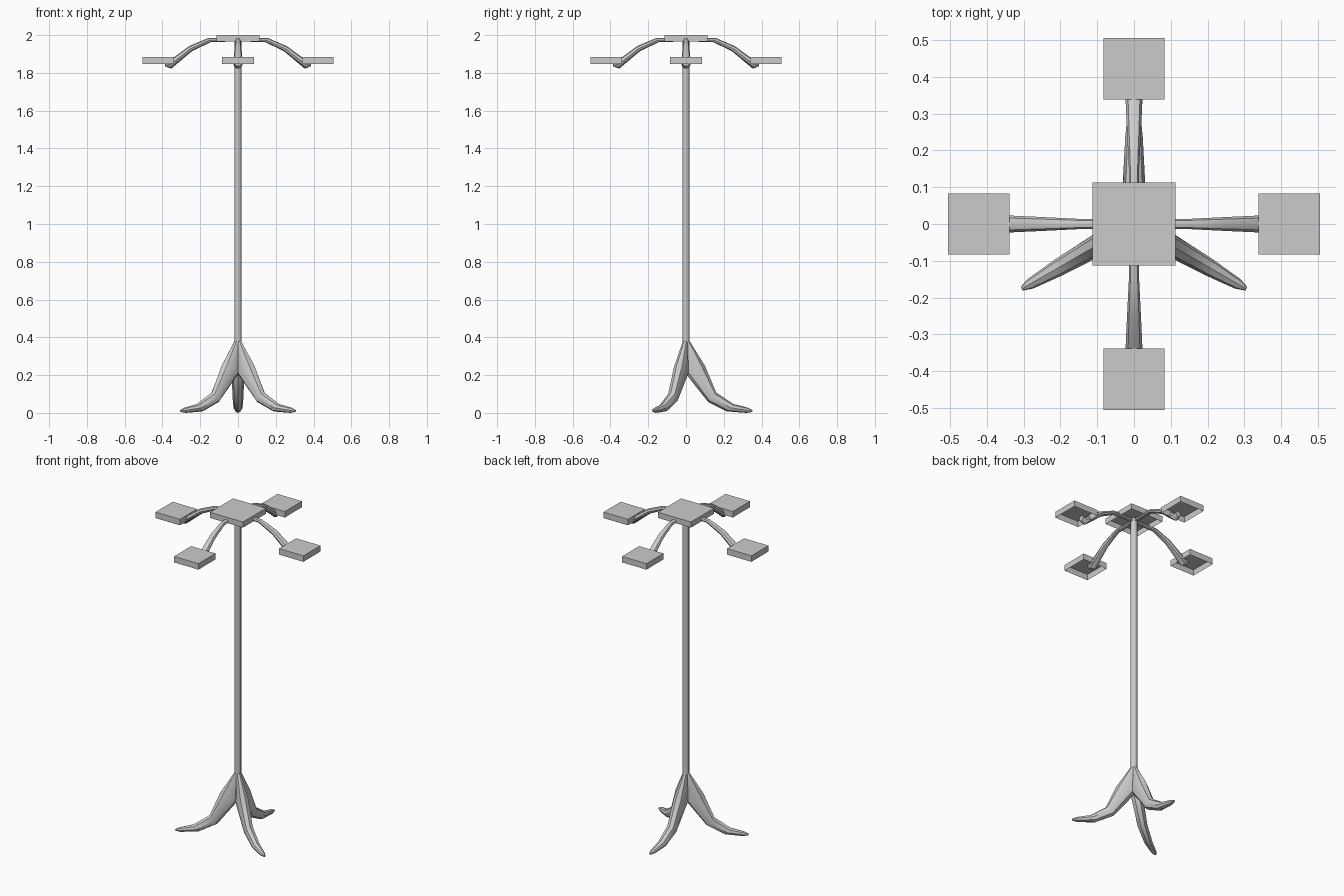
import bpy, bmesh, math
from mathutils import Matrix, Vector

cube = bpy.data.objects.get("Cube")
if cube:
    bpy.data.objects.remove(cube, do_unlink=True)

grey = bpy.data.materials.new("plain_grey")
grey.use_nodes = True
colour = (0.6, 0.6, 0.6, 1)
grey.diffuse_color = colour
grey.node_tree.nodes["Principled BSDF"].inputs["Base Color"].default_value = colour


def finish(bm, name, smooth=None):
    mesh = bpy.data.meshes.new(name)
    bm.to_mesh(mesh)
    bm.free()
    mesh.materials.append(grey)
    if smooth:
        mesh.shade_smooth()
        mesh.set_sharp_from_angle(angle=math.radians(smooth))
    obj = bpy.data.objects.new(name, mesh)
    bpy.context.collection.objects.link(obj)
    return obj


def limb(name, sections, turn, sides=8):
    """Loft through (outer r, outer z, inner r, inner z, half width) sections."""
    bm = bmesh.new()
    rings = []
    for ro, zo, ri, zi, w in sections:
        outer, inner = Vector((ro, 0, zo)), Vector((ri, 0, zi))
        mid, half = (outer + inner) / 2, (outer - inner) / 2
        ring = []
        for i in range(sides):
            a = math.tau * i / sides
            ring.append(bm.verts.new(mid + half * math.cos(a) + Vector((0, w * math.sin(a), 0))))
        rings.append(ring)
    for a, b in zip(rings, rings[1:]):
        for i in range(sides):
            j = (i + 1) % sides
            bm.faces.new((a[i], a[j], b[j], b[i]))
    bm.faces.new(rings[0])
    bm.faces.new(rings[-1])
    bmesh.ops.recalc_face_normals(bm, faces=bm.faces)
    bm.transform(Matrix.Rotation(math.radians(turn), 4, 'Z'))
    finish(bm, name, 40)


def tray(name, x, y, width, bottom, top):
    """Square cap, open underneath."""
    bm = bmesh.new()
    bmesh.ops.create_cube(bm, size=1)
    under = [f for f in bm.faces if f.normal.z < -0.5]
    bmesh.ops.delete(bm, geom=under, context='FACES_ONLY')
    bm.transform(Matrix.Translation((x, y, (bottom + top) / 2))
                 @ Matrix.Diagonal((width, width, top - bottom, 1)))
    finish(bm, name)


# Pole
bm = bmesh.new()
bmesh.ops.create_cone(bm, cap_ends=True, segments=8, radius1=0.019, radius2=0.019, depth=1.74,
                      matrix=Matrix.Translation((0, 0, 1.12)))
finish(bm, "pole", 50)

# Centre cap on top of the pole
tray("centre_cap", 0, 0, 0.225, 1.965, 2.0)

# Four drooping arms, each carrying a square lamp head
arm = [(0.02, 1.986, 0.02, 1.966, 0.012),
       (0.157, 1.985, 0.144, 1.963, 0.014),
       (0.258, 1.942, 0.243, 1.915, 0.019),
       (0.368, 1.862, 0.354, 1.822, 0.024),
       (0.386, 1.868, 0.386, 1.835, 0.018)]
for side, turn in (("left", 0), ("back", 90), ("right", 180), ("front", 270)):
    limb(side + "_arm", arm, turn)
    a = math.radians(turn)
    tray(side + "_lamp_head", 0.422 * math.cos(a), 0.422 * math.sin(a), 0.167, 1.848, 1.885)

# Three splayed legs with flattened toes
leg = [(0.018, 0.382, -0.005, 0.37, 0.015),
       (0.1, 0.25, 0.0, 0.205, 0.034),
       (0.16, 0.108, 0.117, 0.058, 0.029),
       (0.252, 0.047, 0.217, 0.008, 0.024),
       (0.33, 0.027, 0.32, 0.0, 0.015),
       (0.353, 0.015, 0.35, 0.005, 0.006)]
for side, turn in (("back", 90), ("right", 210), ("left", 330)):
    limb(side + "_leg", leg, turn)
